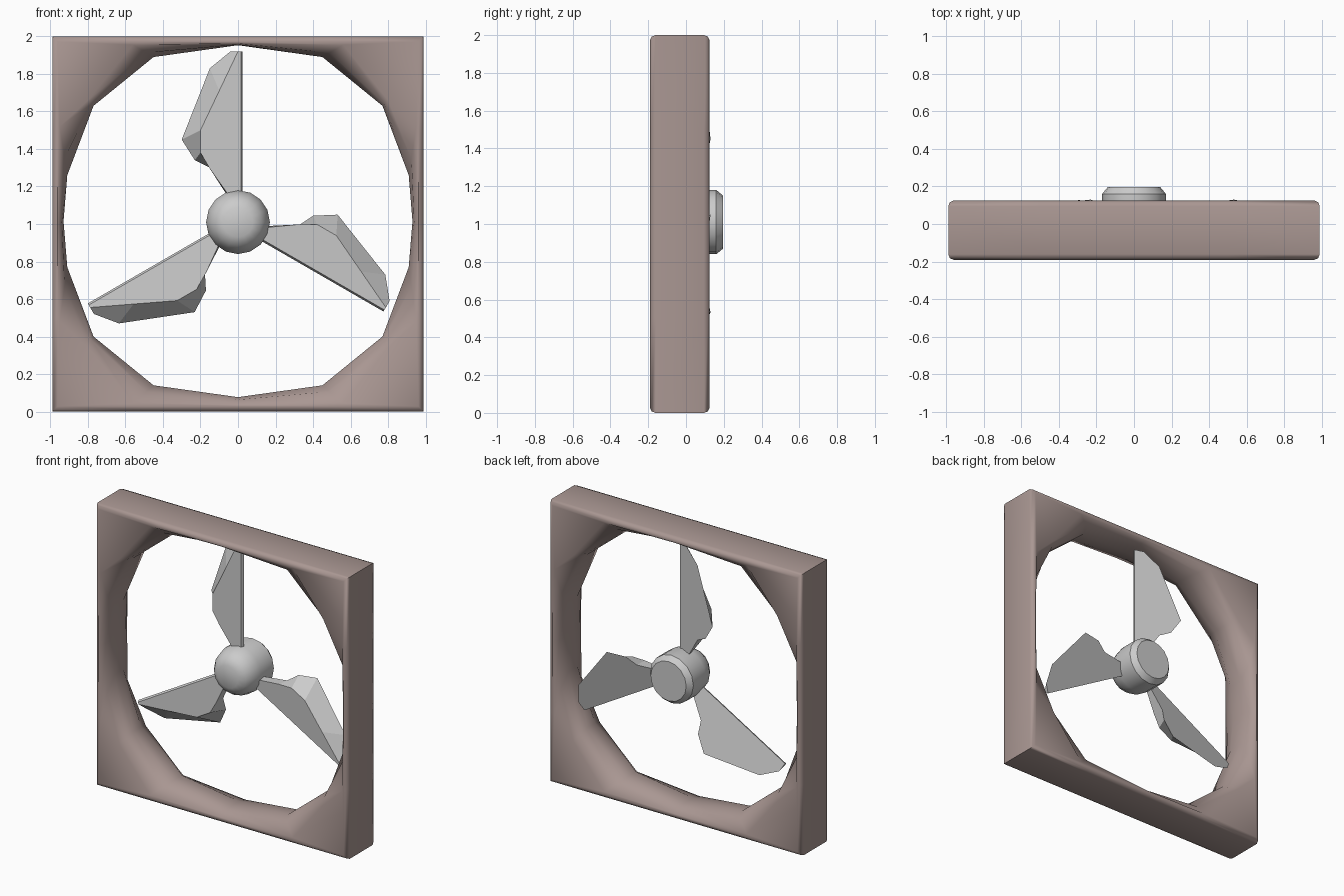
import bpy, bmesh, math
from mathutils import Matrix

if "Cube" in bpy.data.objects:
    bpy.data.objects.remove(bpy.data.objects["Cube"])


def finish(name, bm, angle=None, mat=None):
    bmesh.ops.recalc_face_normals(bm, faces=bm.faces)
    me = bpy.data.meshes.new(name)
    bm.to_mesh(me)
    bm.free()
    ob = bpy.data.objects.new(name, me)
    bpy.context.collection.objects.link(ob)
    if mat:
        me.materials.append(mat)
    if angle:
        bpy.ops.object.select_all(action='DESELECT')
        ob.select_set(True)
        bpy.context.view_layer.objects.active = ob
        bpy.ops.object.shade_smooth_by_angle(angle=math.radians(angle))
    return ob


def loft(bm, loops, close):
    rings = [[bm.verts.new(p) for p in l] for l in loops]
    pairs = list(zip(rings, rings[1:]))
    if close:
        pairs.append((rings[-1], rings[0]))
    for a, b in pairs:
        for i in range(len(a)):
            j = (i + 1) % len(a)
            bm.faces.new((a[i], a[j], b[j], b[i]))
    return rings


def full(q):
    # mirror five quarter points (top to right) into a 16 point loop
    right = q + [(x, -z) for x, z in q[-2::-1]]
    return right + [(-x, z) for x, z in right[-2:0:-1]]


def square(s):
    return full([(0, s), (.5, s), (s - .01, s), (s - .01, .5), (s - .01, 0)])


def blend(a, b, t):
    return [(p[0] + (q[0] - p[0]) * t, p[1] + (q[1] - p[1]) * t) for p, q in zip(a, b)]


# square frame flaring into a round throat
brown = bpy.data.materials.new("frame_brown")
brown.diffuse_color = (.40, .31, .29, 1)
brown.use_nodes = True
brown.node_tree.nodes["Principled BSDF"].inputs["Base Color"].default_value = brown.diffuse_color
throat = [(x, z + .015) for x, z in full([(0, .938), (.45, .875), (.77, .615), (.91, .245), (.93, 0)])]
mouth = full([(0, .962), (.56, .955), (.80, .66), (.95, .52), (.955, 0)])
YC, H = -.033, .158
half = [(square(1.0), .81), (square(.992), .94), (square(.972), 1),
        (mouth, .97), (blend(mouth, throat, .65), .72), (throat, .3)]
profile = [(l, -d) for l, d in half] + [(l, d) for l, d in reversed(half)]
bm = bmesh.new()
loft(bm, [[(x, YC + H * d, z + 1) for x, z in l] for l, d in profile], True)
finish("frame", bm, 50, brown)

# hub: domed front, chamfered flat back
CZ = 1.01
bm = bmesh.new()
N = 16
hub = [(.08, -.115), (.125, -.09), (.155, -.045), (.17, .02), (.17, .16), (.14, .197)]
rings = loft(bm, [[(r * math.sin(2 * math.pi * i / N), y, CZ + r * math.cos(2 * math.pi * i / N))
                   for i in range(N)] for r, y in hub], False)
bm.faces.new(rings[0])
bm.faces.new(rings[-1])
finish("hub", bm, 32)

# blades: flat wedge with a creased front and a slanted trailing side
back = [(.025, .13), (.025, .91), (-.04, .91), (-.15, .82), (-.3, .44), (-.23, .33), (-.15, .29), (-.05, .13)]
front = [(.015, .13), (.015, .91), (0, .91), (-.1, .70), (-.2, .49), (-.2, .37), (-.15, .285), (-.04, .13)]
for k in range(3):
    bm = bmesh.new()
    loops = [[(x, .012 + .06 * x, z) for x, z in front],
             [(x, .04 - .3 * x, z) for x, z in back]]
    for ring in loft(bm, loops, False):
        bm.faces.new(ring)
    bm.transform(Matrix.Translation((0, 0, CZ)) @ Matrix.Rotation(math.radians(120 * k), 4, 'Y'))
    finish(f"blade_{k + 1}", bm)
